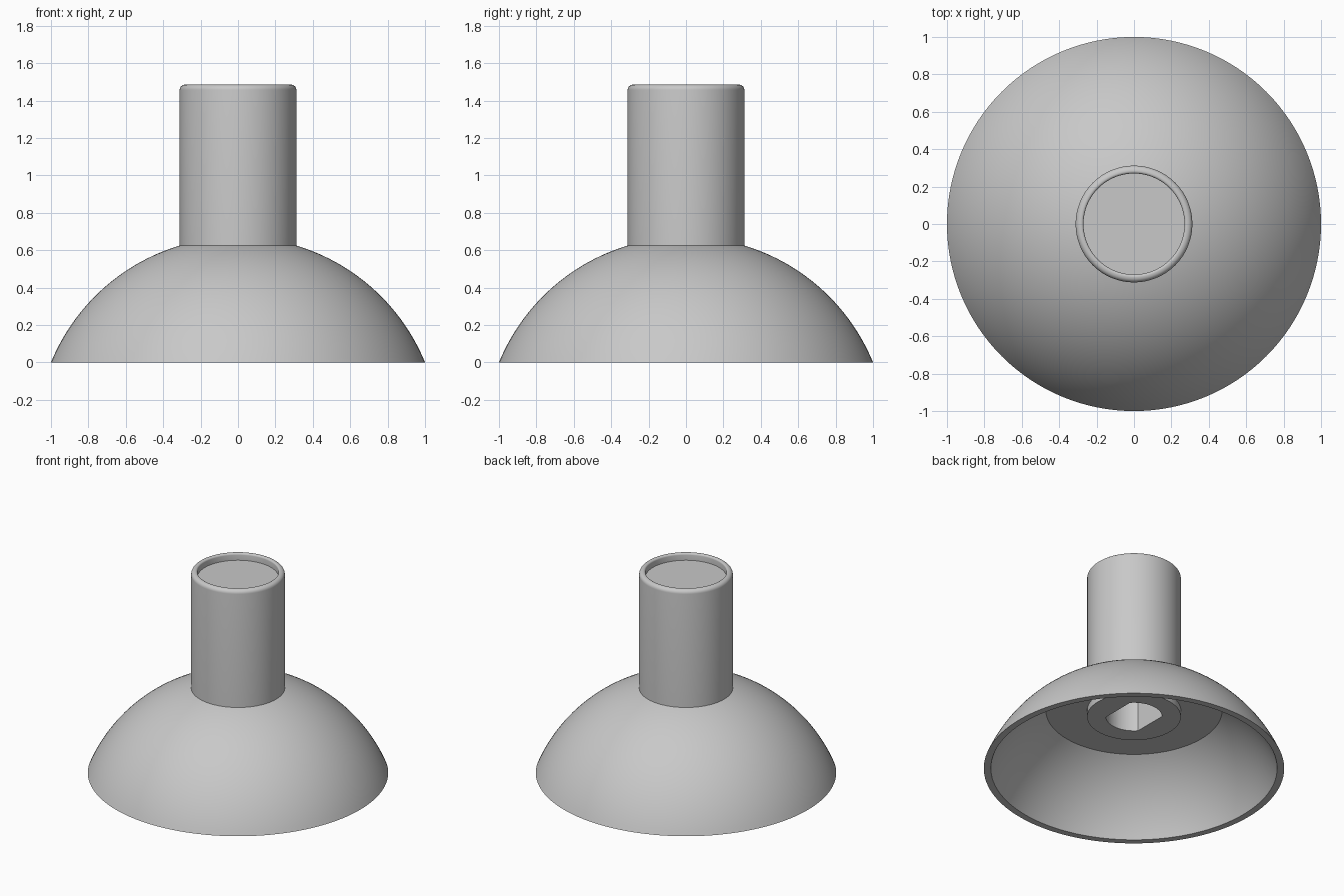
import bpy, bmesh, math

SEGMENTS = 128
STEM_R = 0.312

cube = bpy.data.objects.get("Cube")
if cube:
    bpy.data.objects.remove(cube, do_unlink=True)

grey = bpy.data.materials.new("plain_grey")
grey.use_nodes = True
grey.diffuse_color = (0.58, 0.58, 0.58, 1)
grey.node_tree.nodes["Principled BSDF"].inputs["Base Color"].default_value = grey.diffuse_color


def add_object(name, bm):
    """Turn a bmesh into a linked object with the grey material."""
    bmesh.ops.recalc_face_normals(bm, faces=bm.faces)
    mesh = bpy.data.meshes.new(name)
    bm.to_mesh(mesh)
    bm.free()
    mesh.materials.append(grey)
    obj = bpy.data.objects.new(name, mesh)
    bpy.context.collection.objects.link(obj)
    return obj


def lathe(name, profile, closed=False):
    """Revolve (radius, height) points around z."""
    bm = bmesh.new()
    verts = [bm.verts.new((r, 0, z)) for r, z in profile]
    edges = [bm.edges.new(pair) for pair in zip(verts, verts[1:])]
    if closed:
        edges.append(bm.edges.new((verts[-1], verts[0])))
    bmesh.ops.spin(bm, geom=verts + edges, cent=(0, 0, 0), axis=(0, 0, 1),
                   angle=math.tau, steps=SEGMENTS)
    bmesh.ops.remove_doubles(bm, verts=bm.verts, dist=0.0001)
    return add_object(name, bm)


def arc(cx, cz, radius, start, end, steps):
    """Points on an arc, angles in radians from the horizontal."""
    angles = [start + (end - start) * i / steps for i in range(steps + 1)]
    return [(cx + radius * math.cos(a), cz + radius * math.sin(a)) for a in angles]


def smooth(obj):
    bpy.ops.object.select_all(action="DESELECT")
    obj.select_set(True)
    bpy.context.view_layer.objects.active = obj
    bpy.ops.object.shade_smooth_by_angle(angle=math.radians(30))


# Hollow dome: spherical outside, concentric inside, flat ceiling
centre_z = -0.41
outer_r = math.hypot(1, centre_z)
inner_r = math.hypot(0.953, centre_z)
outer = arc(0, centre_z, outer_r, math.asin(-centre_z / outer_r),
            math.acos(0.3 / outer_r), 28)
inner = arc(0, centre_z, inner_r, math.acos(0.587 / inner_r),
            math.asin(-centre_z / inner_r), 20)
dome = lathe("dome", outer + [(0.3, inner[0][1])] + inner, closed=True)

# Stem: rounded lip around a shallow recess on top, boss below the ceiling
fillet = 0.028
top = 1.485
lip = arc(STEM_R - fillet, top - fillet, fillet, 0, math.pi / 2, 6)
inner_lip = arc(0.282, top - 0.012, 0.012, math.pi / 2, math.pi, 4)
stem = lathe("stem", [(0, 0.396), (STEM_R, 0.396)] + lip + inner_lip
             + [(0.27, 1.435), (0, 1.435)])

# Shaft socket: round hole with two flats, cut up into the stem
socket_r, flat = 0.187, 0.14
half = math.acos(flat / socket_r)
side = arc(0, 0, socket_r, half, math.pi - half, 24)
outline = side + [(-x, -y) for x, y in side]
bm = bmesh.new()
face = bm.faces.new([bm.verts.new((x, y, 0.3)) for x, y in outline])
extruded = bmesh.ops.extrude_face_region(bm, geom=[face])["geom"]
bmesh.ops.translate(bm, vec=(0, 0, 0.75),
                    verts=[v for v in extruded if isinstance(v, bmesh.types.BMVert)])
cutter = add_object("socket_cutter", bm)
cutter.hide_render = True

cut = stem.modifiers.new("socket", "BOOLEAN")
cut.operation = "DIFFERENCE"
cut.solver = "EXACT"
cut.object = cutter
bpy.context.view_layer.objects.active = stem
bpy.ops.object.modifier_apply(modifier=cut.name)
bpy.data.objects.remove(cutter, do_unlink=True)

for part in (dome, stem):
    smooth(part)
